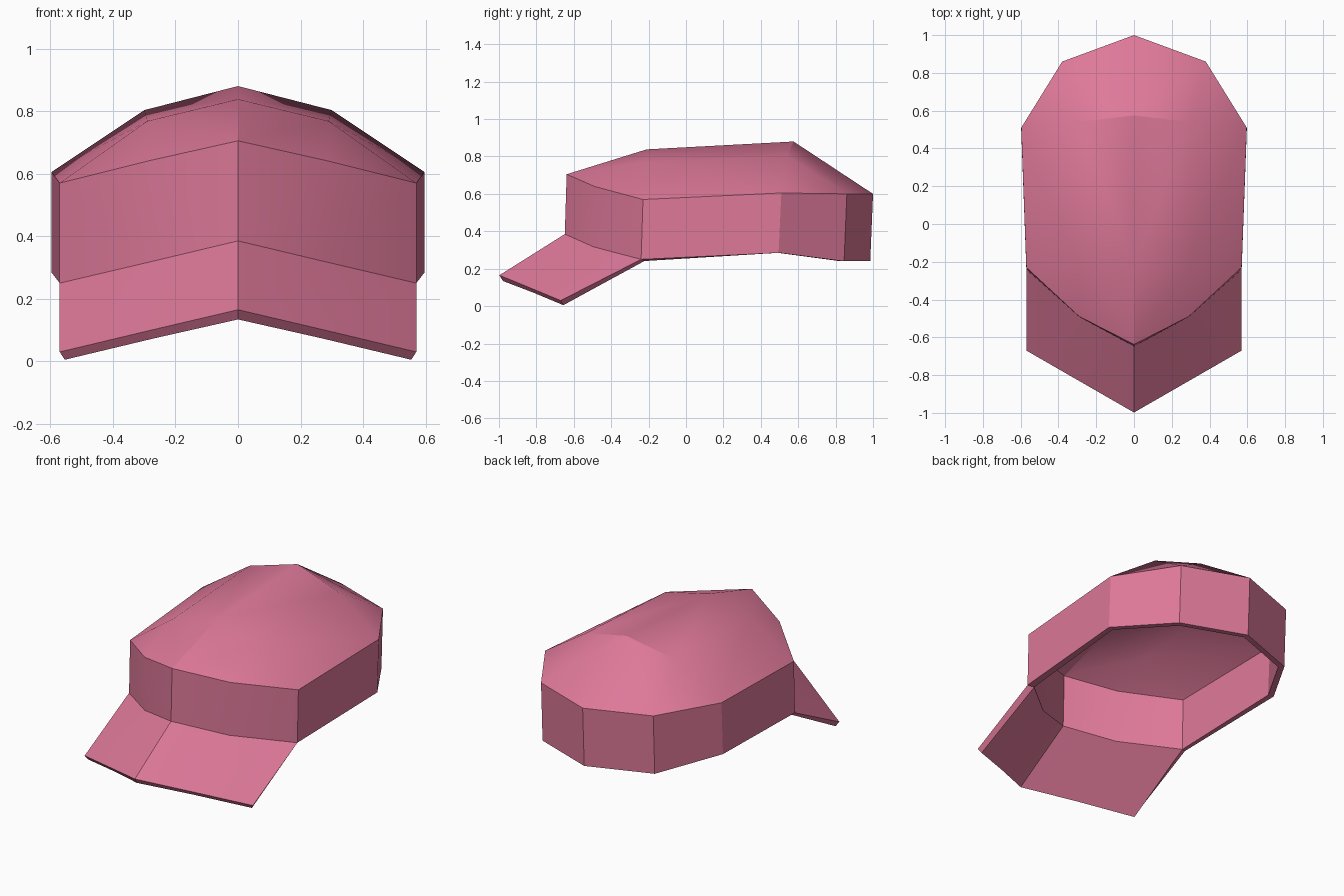
import bpy, bmesh, math

if "Cube" in bpy.data.objects:
    bpy.data.objects.remove(bpy.data.objects["Cube"])

pink = bpy.data.materials.new("cap pink")
pink.diffuse_color = (0.73, 0.19, 0.32, 1)
pink.use_nodes = True
pink.node_tree.nodes["Principled BSDF"].inputs["Base Color"].default_value = pink.diffuse_color

# Half outlines on +x, from front centre round to back centre
band_top = [(0, -.638, .705), (.29, -.49, .64), (.57, -.23, .57),
            (.597, .51, .605), (.38, .86, .60), (0, 1.0, .60)]
band_low = [(0, -.648, .385), (.285, -.495, .317), (.57, -.24, .25),
            (.597, .495, .285), (.38, .845, .24), (0, .985, .24)]
brim_edge = [(0, -.998, .165), (.285, -.834, .098), (.57, -.67, .03)]
crown_front = [(0, -.21, .838), (.29, -.22, .768)]
crown_back = [(0, .575, .88), (.30, .54, .803)]

bm = bmesh.new()
top, low, edge, cf, cb = ([bm.verts.new(p) for p in row] for row in
                          (band_top, band_low, brim_edge, crown_front, crown_back))


def strip(a, b):
    for i in range(min(len(a), len(b)) - 1):
        bm.faces.new((a[i], a[i + 1], b[i + 1], b[i]))


strip(edge, low)                            # brim
strip(low, top)                             # head band
strip(top[:2], cf)                          # crown, front to back
bm.faces.new((top[1], top[2], cf[1]))
strip(cf + [top[2]], cb + [top[3]])
bm.faces.new((cb[1], top[3], top[4]))
strip(cb, [top[5], top[4]])
bm.normal_update()

mesh = bpy.data.meshes.new("cap")
bm.to_mesh(mesh)
bm.free()
cap = bpy.data.objects.new("cap", mesh)
bpy.context.collection.objects.link(cap)
mesh.materials.append(pink)

# Mirror the half, then thicken the cloth inwards
mirror = cap.modifiers.new("mirror", 'MIRROR')
mirror.merge_threshold = 0.001
cloth = cap.modifiers.new("cloth", 'SOLIDIFY')
cloth.thickness = 0.033
cloth.offset = -1
cloth.use_even_offset = True

bpy.context.view_layer.objects.active = cap
cap.select_set(True)
bpy.ops.object.convert(target='MESH')
bpy.ops.object.shade_smooth_by_angle(angle=math.radians(30))
